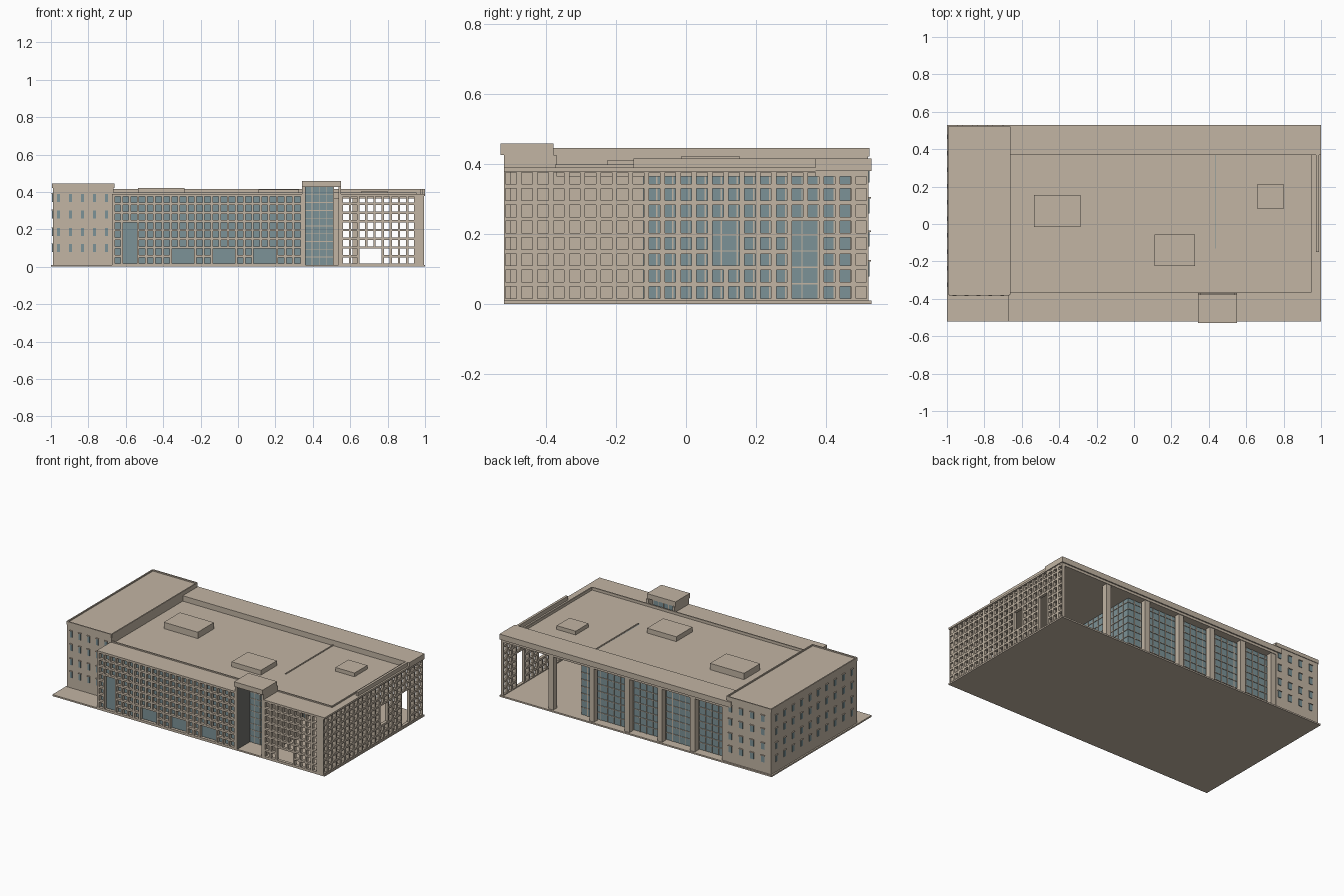
import bpy
import bmesh
from mathutils import Matrix, Vector

cube = bpy.data.objects.get("Cube")
if cube:
    bpy.data.objects.remove(cube, do_unlink=True)


def material(name, *rgb):
    mat = bpy.data.materials.new(name)
    mat.use_nodes = True
    mat.diffuse_color = (*rgb, 1)
    shader = mat.node_tree.nodes["Principled BSDF"]
    shader.inputs["Base Color"].default_value = (*rgb, 1)
    return mat


STONE = material("tan stone", .54, .46, .37)
GLASS = material("blue grey glass", .2, .29, .31)
DARK = material("dark grey panel", .16, .16, .15)

# Shared building lines
FLOOR, EAVE, DECK, RIM = .01, .38, .39, .416
FRONT, SETBACK, BACK_STRIP, BACK = -.52, -.37, .37, .53
WING_WEST, WING_EAST, EAST = -.99, -.665, 1
TOWER_WEST, TOWER_EAST = .342, .552
HALL_EAST, HALL_BACK, HALL_SOUTH = .44, .47, -.13
THIN, PLATE, BAR = .016, .008, .002


def finish(name, bm, mat):
    bmesh.ops.recalc_face_normals(bm, faces=bm.faces)
    mesh = bpy.data.meshes.new(name)
    bm.to_mesh(mesh)
    bm.free()
    mesh.materials.append(mat)
    ob = bpy.data.objects.new(name, mesh)
    bpy.context.collection.objects.link(ob)
    return ob


def boxes(name, items, mat=STONE):
    """One object made of boxes, each given as x, y and z ranges."""
    bm = bmesh.new()
    for ranges in items:
        centre = Vector([(low + high) / 2 for low, high in ranges])
        size = Matrix.Diagonal([high - low for low, high in ranges] + [1])
        bmesh.ops.create_cube(bm, size=1, matrix=Matrix.Translation(centre) @ size)
    return finish(name, bm, mat)


def box(name, x, y, z, mat=STONE):
    return boxes(name, [(x, y, z)], mat)


def around(centre, half):
    return centre - half, centre + half


def spaced(start, step, count):
    return [start + step * i for i in range(count)]


def between(low, high, count):
    """Evenly spaced positions strictly inside a range."""
    step = (high - low) / (count + 1)
    return spaced(low + step, step, count)


# Pierced screen walls
ROWS = spaced(.033, .0466, 8)
HALF_W, HALF_H = .0155, .017


def screen(name, start, end, cols, openings, place):
    """Openings are (first column, last column, first row, last row)."""
    us, vs = [start], [FLOOR]
    for col in cols:
        us.extend(around(col, HALF_W))
    for row in ROWS:
        vs.extend(around(row, HALF_H))
    us.append(end)
    vs.append(DECK)
    bm = bmesh.new()
    grid = [[bm.verts.new(place(u, v)) for v in vs] for u in us]
    for i in range(len(us) - 1):
        for j in range(len(vs) - 1):
            hole = i % 2 and j % 2
            for first, last, bottom, top in openings:
                across = 2 * first < i < 2 * last + 2
                hole = hole or across and 2 * bottom < j < 2 * top + 2
            if not hole:
                bm.faces.new((grid[i][j], grid[i + 1][j],
                              grid[i + 1][j + 1], grid[i][j + 1]))
    loose = [v for v in bm.verts if not v.link_faces]
    bmesh.ops.delete(bm, geom=loose, context="VERTS")
    wall = finish(name, bm, STONE)
    solid = wall.modifiers.new("thickness", "SOLIDIFY")
    solid.thickness = .02
    solid.offset = 0


def on_front(u, v):
    return u, FRONT + FLOOR, v


def on_side(u, v):
    return EAST - THIN, u, v


STEP = .0437
doors = [(first, first + 2, 0, 1) for first in (7, 12, 17)]
screen("front_screen_main", WING_EAST, TOWER_WEST, spaced(-.6436, STEP, 23),
       doors + [(1, 2, 0, 4)], on_front)
screen("front_screen_loggia", TOWER_EAST, EAST - THIN, spaced(.577, STEP, 9),
       [(2, 4, 0, 1)], on_front)
screen("side_screen", FRONT, BACK - PLATE, spaced(-.5, .0455, 23),
       [(13, 14, 2, 4), (18, 19, 0, 4)], on_side)

# Ground slab
box("base_slab", (-EAST, EAST), (FRONT, BACK), (0, FLOOR))

# Glazed hall behind the screens
STOREYS = (FLOOR, EAVE)
hall_x = (WING_EAST, HALL_EAST)
hall_y = (HALL_SOUTH, HALL_BACK)
back_plane = (HALL_BACK - PLATE, HALL_BACK)
end_plane = (HALL_EAST - PLATE, HALL_EAST)
box("front_glass", (WING_EAST, TOWER_WEST), around(FRONT + .03, BAR), STOREYS, GLASS)
box("back_glass", hall_x, back_plane, STOREYS, GLASS)
box("side_glass", end_plane, hall_y, STOREYS, GLASS)
box("hall_end_wall", (HALL_EAST, TOWER_EAST), around(HALL_SOUTH, PLATE), STOREYS)
box("hall_west_wall", around(WING_EAST, PLATE), (FRONT, SETBACK), (FLOOR, DECK))

# Mullions of the hall glazing
on_back, on_end = around(HALL_BACK, BAR * 2), around(HALL_EAST, BAR * 2)
bars = [(around(x, BAR), on_back, STOREYS) for x in between(*hall_x, 22)]
bars += [(on_end, around(y, BAR), STOREYS) for y in between(*hall_y, 12)]
for row in ROWS:
    level = around(row + HALF_H + PLATE, BAR)
    bars += [(hall_x, on_back, level), (on_end, hall_y, level)]
boxes("hall_mullions", bars)

# Columns along the back
boxes("back_columns", [(around(x, .018), around(.5, .018), STOREYS)
                       for x in (.63, .33, .07, -.17, -.41, -.645)])

# Roofs and parapets
INNER_EAST = .95
edge = (EAVE - BAR, DECK)
parapet = (EAVE, DECK + PLATE)
box("main_roof", (WING_EAST, EAST - THIN), (SETBACK, BACK_STRIP), (EAVE - THIN, EAVE))
boxes("front_roof_strip", [(x, (FRONT, SETBACK), edge) for x in
                           ((WING_EAST, TOWER_WEST), (TOWER_EAST, EAST))])
box("back_roof_strip", (WING_EAST - .035, EAST), (BACK_STRIP, BACK), (EAVE, RIM))
box("back_soffit", (WING_EAST, EAST - PLATE), (BACK_STRIP, BACK - PLATE),
    (EAVE - THIN, EAVE))
box("front_parapet", (WING_EAST, INNER_EAST), around(SETBACK, BAR * 2), parapet)
box("side_parapet", around(INNER_EAST, BAR * 2), (SETBACK, BACK_STRIP), parapet)
box("side_roof_strip", (INNER_EAST, EAST), (SETBACK, BACK_STRIP), edge)
box("side_fin", around(EAST - .02, PLATE), (-.15, BACK_STRIP), (EAVE, RIM))
boxes("roof_units", [
    ((-.535, -.285), (-.015, .155), (EAVE, .422)),
    ((.11, .325), (-.225, -.055), (EAVE, .412)),
    ((.66, .8), (.08, .215), (EAVE, .405))])

# Entrance tower
CAP = .426
GLASS_EAST = .51
shaft = (FLOOR, CAP)
west_fin = (TOWER_WEST, TOWER_WEST + THIN)
east_fin = (TOWER_EAST - THIN, TOWER_EAST)
pane_x = (west_fin[1], GLASS_EAST)
pane_y = around(SETBACK - THIN, BAR)
bar_y = around(SETBACK - THIN, BAR * 2)
box("tower_cap", (TOWER_WEST, TOWER_EAST), (FRONT - FLOOR, SETBACK - PLATE), (CAP, .458))
box("tower_left_fin", west_fin, (FRONT, SETBACK), shaft)
box("tower_inner_panel", around(west_fin[1], BAR), (FRONT + BAR, SETBACK - THIN),
    shaft, DARK)
box("tower_right_fin", east_fin, (FRONT, HALL_SOUTH), STOREYS)
box("tower_right_neck", east_fin, (FRONT, SETBACK), (EAVE, CAP))
box("tower_glass", pane_x, pane_y, shaft, GLASS)
bars = [(around(x, BAR), bar_y, shaft) for x in between(*pane_x, 3) + [GLASS_EAST]]
bars += [(pane_x, bar_y, around(z, BAR)) for z in between(*shaft, 9)]
boxes("tower_mullions", bars)

# Side wing with a raised rim
WING_TOP, WING_BACK = .438, BACK - FLOOR
wing_x = (WING_WEST, WING_EAST)
wing_y = (SETBACK - PLATE, WING_BACK)
rim_z = (WING_TOP - THIN, WING_TOP + PLATE)
box("wing_body", wing_x, wing_y, (FLOOR, WING_TOP))
boxes("wing_rim", [(wing_x, around(y, PLATE / 2), rim_z) for y in wing_y]
      + [(around(x, PLATE / 2), wing_y, rim_z) for x in wing_x])

# Wing windows: glass plates under projecting hoods
panes, hoods = [], []
for z in (.1, .185, .28, .368):
    opening = around(z, .021)
    hood = (opening[1], opening[1] + BAR * 2)
    for walls, centres, half in ((wing_y[:1], spaced(-.96, .064, 5), PLATE),
                                 (wing_y[1:], spaced(-.93, .08, 4), PLATE * 1.5)):
        for wall in walls:
            for x in centres:
                panes.append((around(x, half), around(wall, BAR * 2), opening))
                hoods.append((around(x, half + BAR), around(wall, PLATE), hood))
    for y in spaced(-.325, .088, 10):
        panes.append((around(WING_WEST, BAR * 2), around(y, FLOOR), opening))
        hoods.append((around(WING_WEST, PLATE), around(y, FLOOR + BAR), hood))
boxes("wing_windows", panes, GLASS)
boxes("wing_window_hoods", hoods)
